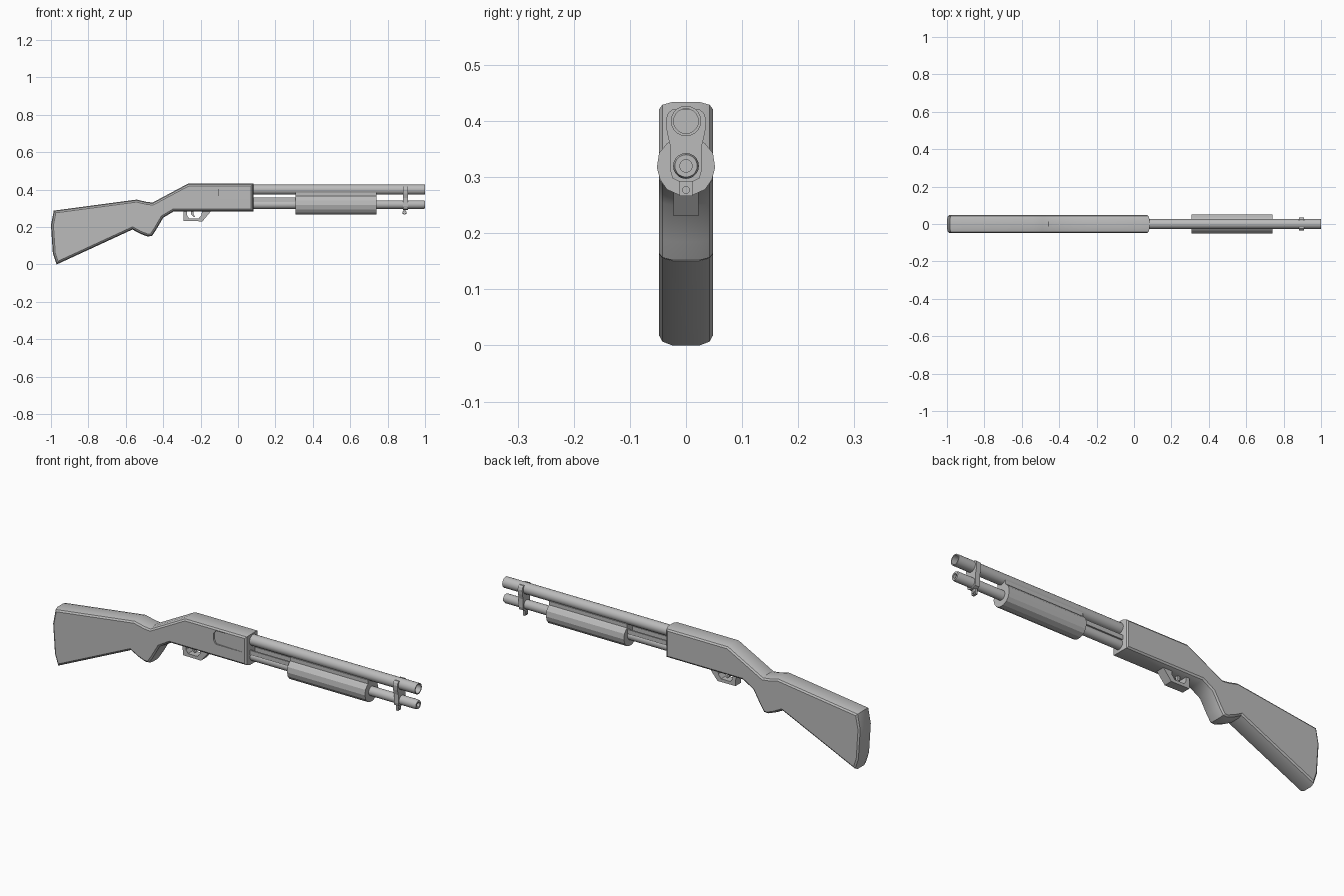
import bpy, bmesh, math
from mathutils import Vector

cube = bpy.data.objects.get("Cube")
if cube:
    bpy.data.objects.remove(cube, do_unlink=True)

grey = bpy.data.materials.new("plain grey")
grey.use_nodes = True
grey.diffuse_color = (0.5, 0.5, 0.5, 1)
grey.node_tree.nodes["Principled BSDF"].inputs["Base Color"].default_value = (0.5, 0.5, 0.5, 1)


def loft(name, loops, smooth=30):
    """Skin a list of equal-length point loops and cap both ends."""
    bm = bmesh.new()
    rings = [[bm.verts.new(p) for p in loop] for loop in loops]
    n = len(rings[0])
    for a, b in zip(rings, rings[1:]):
        for i in range(n):
            j = (i + 1) % n
            bm.faces.new((a[i], a[j], b[j], b[i]))
    bm.faces.new(rings[0])
    bm.faces.new(rings[-1])
    bmesh.ops.recalc_face_normals(bm, faces=bm.faces)
    mesh = bpy.data.meshes.new(name)
    bm.to_mesh(mesh)
    bm.free()
    mesh.materials.append(grey)
    ob = bpy.data.objects.new(name, mesh)
    bpy.context.collection.objects.link(ob)
    bpy.ops.object.select_all(action='DESELECT')
    ob.select_set(True)
    bpy.context.view_layer.objects.active = ob
    if smooth:
        bpy.ops.object.shade_smooth_by_angle(angle=math.radians(smooth))
    return ob


def side_prism(name, pts, y0, y1, smooth=0):
    return loft(name, [[(x, y, z) for x, z in pts] for y in (y0, y1)], smooth)


def front_prism(name, half, x0, x1):
    """Extrude a mirrored (y, z) half outline along x."""
    pts = half + [(-y, z) for y, z in reversed(half)]
    return loft(name, [[(x, y, z) for y, z in pts] for x in (x0, x1)], 0)


def box(name, x0, x1, y0, y1, z0, z1):
    return side_prism(name, [(x0, z0), (x1, z0), (x1, z1), (x0, z1)], y0, y1)


def lathe(name, profile, z, sides=20):
    """Turn (x, radius) stations around a lengthwise axis at height z."""
    turn = [math.tau * i / sides for i in range(sides)]
    return loft(name, [[(x, r * math.cos(t), z + r * math.sin(t)) for t in turn]
                       for x, r in profile])


def inset(pts, d, fixed_x):
    """Offset a counter-clockwise outline inward, leaving the flat front end alone."""
    out = []
    for i, p in enumerate(pts):
        p, a, b = Vector(p), Vector(pts[i - 1]), Vector(pts[(i + 1) % len(pts)])
        e, f = (p - a).normalized(), (b - p).normalized()
        n, m = Vector((-e.y, e.x)), Vector((-f.y, f.x))
        q = p + (n + m) * d / (1 + n.dot(m))
        out.append((fixed_x if p.x == fixed_x else q.x, q.y))
    return out


# Stock and receiver as one body with softened long edges
FRONT = 0.083
outline = [(-0.97, 0.0), (-0.564, 0.187), (-0.526, 0.166), (-0.485, 0.15), (-0.46, 0.152),
           (-0.438, 0.185), (-0.40, 0.25), (-0.345, 0.283), (FRONT, 0.283), (FRONT, 0.434),
           (-0.264, 0.434), (-0.457, 0.331), (-0.49, 0.335), (-0.542, 0.347),
           (-0.985, 0.288), (-1.0, 0.21), (-0.99, 0.06)]
steps = [(-0.048, 0.013), (-0.042, 0.005), (-0.024, 0.0)]
steps += [(-y, d) for y, d in reversed(steps)]
body = loft("stock_and_receiver",
            [[(x, y, z) for x, z in inset(outline, d, FRONT)] for y, d in steps])

# Ejection port: shallow cut, deepest at its rear end
port = [(-0.09, 0.35), (0.06, 0.35), (0.06, 0.417), (-0.09, 0.417), (-0.103, 0.40), (-0.103, 0.37)]
cutter = loft("port_cutter", [[(x, -0.07, z) for x, z in port],
                              [(x, -0.040 - 0.05 * (x + 0.1), z) for x, z in port]], 0)
cutter.hide_render = True
cut = body.modifiers.new("port", 'BOOLEAN')
cut.operation = 'DIFFERENCE'
cut.solver = 'EXACT'
cut.object = cutter
bpy.context.view_layer.objects.active = body
bpy.ops.object.modifier_apply(modifier=cut.name)
bpy.data.objects.remove(cutter, do_unlink=True)

# Barrel and magazine tube with open muzzles
lathe("barrel", [(0.05, 0.027), (1.0, 0.027), (1.0, 0.022), (0.7, 0.022)], 0.40)
lathe("magazine_tube", [(0.05, 0.023), (0.99, 0.023), (1.0, 0.02), (1.0, 0.011), (0.96, 0.011)], 0.32)

# Slide bars and pump grip
for side, y in (("left", 0.021), ("right", -0.021)):
    box(side + "_slide_bar", 0.06, 0.32, y - 0.004, y + 0.004, 0.335, 0.357)
front_prism("pump_grip", [(0.012, 0.268), (0.034, 0.278), (0.046, 0.295), (0.052, 0.317),
                          (0.048, 0.343), (0.034, 0.36), (0.027, 0.365), (0.027, 0.384)], 0.308, 0.74)

# Barrel clamp and sling lug
front_prism("barrel_clamp", [(0.012, 0.292), (0.024, 0.298), (0.028, 0.312), (0.028, 0.355),
                             (0.034, 0.38), (0.036, 0.402), (0.032, 0.414), (0.024, 0.421)],
            0.883, 0.908)
box("sling_lug", 0.884, 0.896, -0.012, 0.012, 0.266, 0.3)
lathe("sling_pin", [(0.88, 0.007), (0.9, 0.007)], 0.277, 12)

# Trigger guard and trigger
side_prism("trigger_guard", [(-0.292, 0.29), (-0.29, 0.232), (-0.19, 0.231), (-0.14, 0.29),
                             (-0.192, 0.29), (-0.195, 0.265), (-0.21, 0.247), (-0.262, 0.247),
                             (-0.272, 0.262), (-0.272, 0.29)], -0.022, 0.022)
side_prism("trigger", [(-0.252, 0.29), (-0.25, 0.268), (-0.236, 0.252), (-0.230, 0.255),
                       (-0.238, 0.27), (-0.236, 0.29)], -0.008, 0.008)
